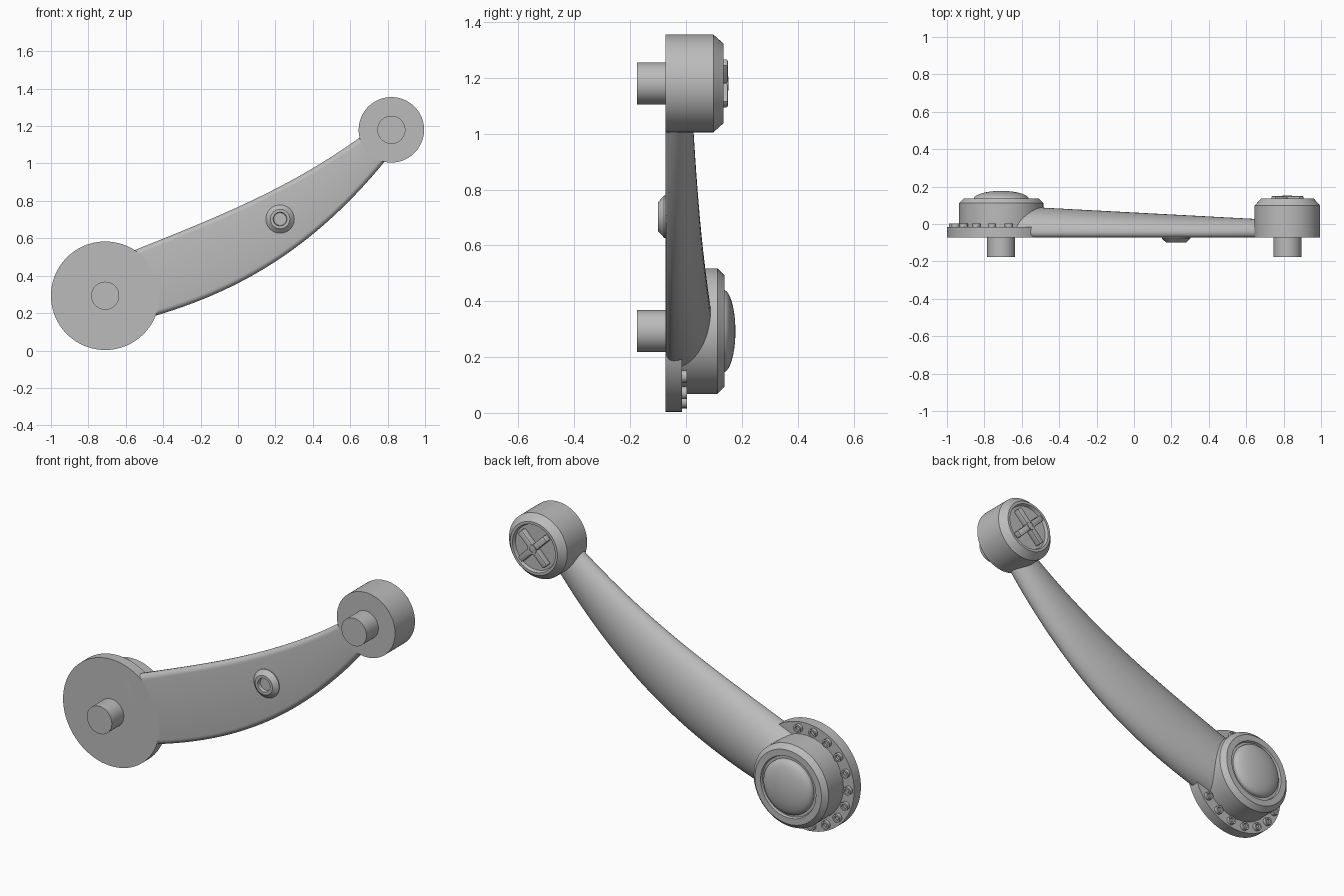
import bpy, bmesh, math
from mathutils import Vector, Matrix

cube = bpy.data.objects.get("Cube")
if cube:
    bpy.data.objects.remove(cube, do_unlink=True)

grey = bpy.data.materials.new("plain_grey")
grey.use_nodes = True
GREY = (0.5, 0.5, 0.5, 1)
grey.diffuse_color = GREY
grey.node_tree.nodes["Principled BSDF"].inputs["Base Color"].default_value = GREY


def finish(name, bm, angle=30):
    bmesh.ops.recalc_face_normals(bm, faces=bm.faces)
    mesh = bpy.data.meshes.new(name)
    bm.to_mesh(mesh)
    bm.free()
    mesh.materials.append(grey)
    obj = bpy.data.objects.new(name, mesh)
    bpy.context.collection.objects.link(obj)
    bpy.ops.object.select_all(action='DESELECT')
    obj.select_set(True)
    bpy.context.view_layer.objects.active = obj
    bpy.ops.object.shade_smooth_by_angle(angle=math.radians(angle))
    return obj


def loft(bm, rings, cap=True):
    """Skin a list of closed vertex rings and close both ends."""
    for a, b in zip(rings, rings[1:]):
        for i in range(len(a)):
            j = (i + 1) % len(a)
            bm.faces.new((a[i], a[j], b[j], b[i]))
    if cap:
        bm.faces.new(rings[0])
        bm.faces.new(rings[-1])


def turned(name, centre, profile, sides=72):
    """Solid turned around the y axis from (radius, y) pairs."""
    bm = bmesh.new()
    rings = []
    for r, y in profile:
        turn = [2 * math.pi * i / sides for i in range(sides)]
        rings.append([bm.verts.new((centre[0] + r * math.cos(t), y,
                                    centre[1] + r * math.sin(t))) for t in turn])
    loft(bm, rings)
    return finish(name, bm)


BIG = (-0.71, 0.293)
SMALL = (0.82, 1.18)
FRONT = -0.073

# Large end: base disc, hub and domed cap
turned("base_disc", BIG, [(0.29, FRONT), (0.29, -0.015)], 96)
dome = [(0.148 * math.cos(t), 0.133 + 0.044 * math.sin(t))
        for t in [math.pi / 2 * k / 10 for k in range(10)]]
turned("large_hub", BIG, [(0.225, -0.03), (0.225, 0.112), (0.2, 0.137), (0.166, 0.137),
                          (0.162, 0.125), (0.148, 0.125)] + dome + [(0.004, 0.177)])

# Ring of small hollow studs on the disc ledge
for k in range(13):
    a = math.radians(81 + 20 * k)
    spot = (BIG[0] + 0.258 * math.cos(a), BIG[1] + 0.258 * math.sin(a))
    turned("ledge_stud", spot, [(0.022, -0.025), (0.022, 0.004), (0.013, 0.004),
                                (0.013, -0.008)], 20)

# Small end: chamfered knob with a recessed face
turned("small_knob", SMALL, [(0.175, FRONT), (0.175, 0.098), (0.142, 0.135),
                             (0.128, 0.135), (0.122, 0.118)])

# Raised cross in the recess
for name, angle in (("cross_bar_a", 45), ("cross_bar_b", -45)):
    bm = bmesh.new()
    bmesh.ops.create_cube(bm, size=1)
    bm.transform(Matrix.Translation((SMALL[0], 0.131, SMALL[1]))
                 @ Matrix.Rotation(math.radians(angle), 4, 'Y')
                 @ Matrix.Diagonal((0.215, 0.038, 0.034, 1)))
    bmesh.ops.bevel(bm, geom=bm.edges[:], offset=0.006, segments=2,
                    profile=0.5, affect='EDGES')
    finish(name, bm)
turned("cross_centre", SMALL, [(0.025, 0.12), (0.025, 0.153), (0.014, 0.153),
                               (0.014, 0.148)], 24)

# Pins on the front
for name, spot in (("large_end_pin", BIG), ("small_end_pin", SMALL)):
    turned(name, spot, [(0.075, -0.176), (0.075, -0.06)], 48)

# Curved arm: D-shaped section swept between an upper and a lower edge
UPPER = [(-0.65, 0.497), (-0.2, 0.68), (0.24, 0.885), (0.74, 1.205)]
LOWER = [(-0.55, 0.155), (0.0, 0.36), (0.4, 0.622), (0.82, 1.055)]


def along(points, t):
    """Smooth cubic through four points, spaced by their x distance."""
    x0, x3 = points[0][0], points[-1][0]
    x = x0 + (x3 - x0) * t
    z = 0
    for i, (xi, zi) in enumerate(points):
        for j, (xj, _) in enumerate(points):
            if i != j:
                zi *= (x - xj) / (xi - xj)
        z += zi
    return Vector((x, 0, z))


bm = bmesh.new()
rings = []
STEPS, FILLET, SIDE = 40, 0.028, -0.045
for s in range(STEPS + 1):
    up, low = along(UPPER, s / STEPS), along(LOWER, s / STEPS)
    mid, across = (up + low) / 2, (up - low) / 2
    half = across.length
    across.normalize()
    crown = 0.088 - 0.053 * (mid.x + 0.5)
    section = []
    for k in range(29):                      # rounded back
        a = math.pi * k / 28
        section.append((half * math.cos(a), SIDE + (crown - SIDE) * math.sin(a)))
    for side in (-1, 1):                     # filleted front edges
        steps = range(1, 6) if side < 0 else range(5, 0, -1)
        for k in steps:
            a = math.pi / 2 * k / 5
            section.append((side * (half - FILLET + FILLET * math.cos(a)),
                            SIDE - (SIDE - FRONT) * math.sin(a)))
    rings.append([bm.verts.new(mid + across * w + Vector((0, y, 0))) for w, y in section])
loft(bm, rings)
finish("curved_arm", bm, 40)

# Hollow boss in the middle of the arm
turned("arm_boss", (0.225, 0.703), [(0.076, -0.06), (0.076, -0.078), (0.052, -0.1),
                                    (0.037, -0.1), (0.034, -0.082)], 40)
